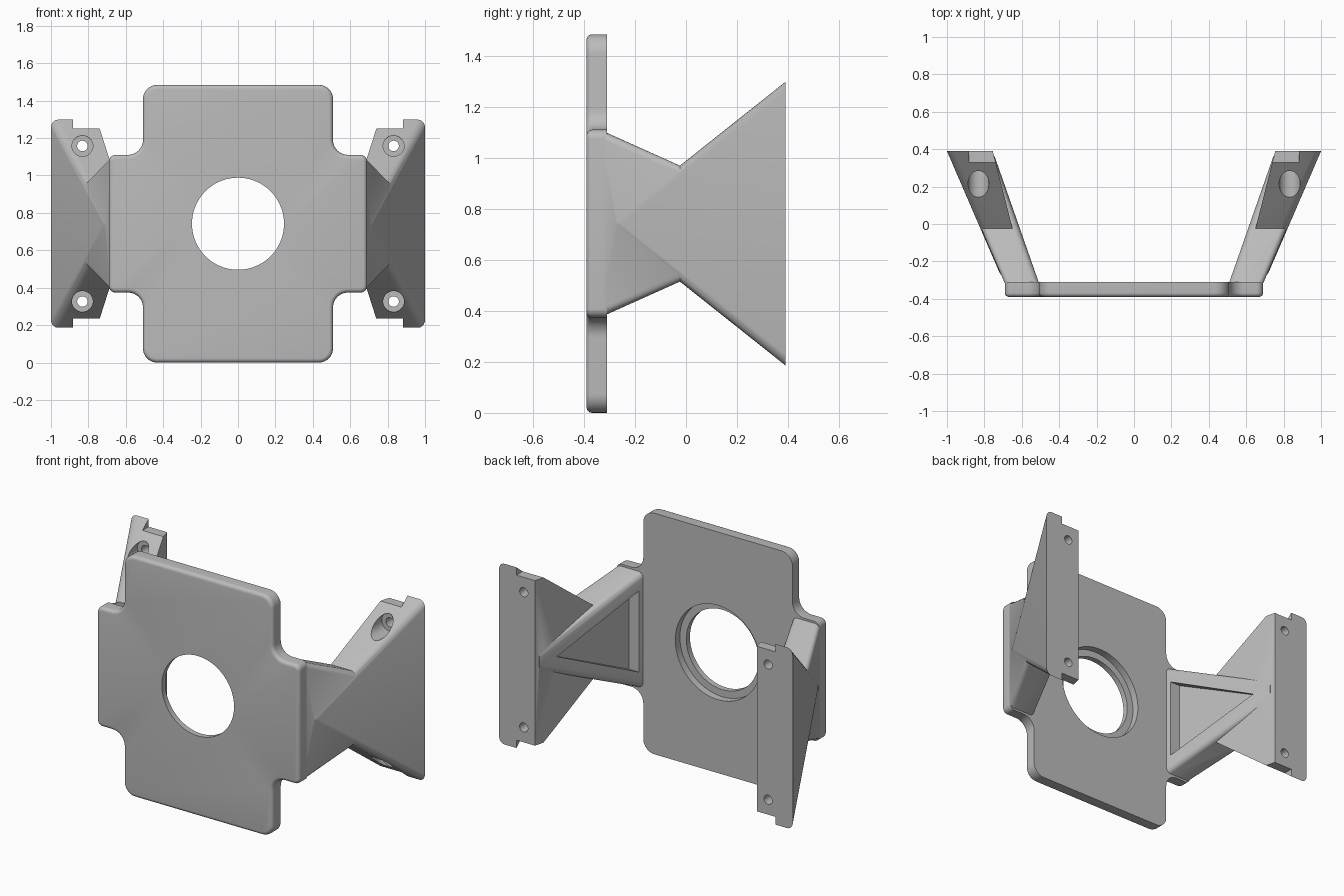
import bpy, bmesh, math
from mathutils import Vector

cube = bpy.data.objects.get("Cube")
if cube:
    bpy.data.objects.remove(cube)

MID = 0.742          # height of the symmetry plane
grey = bpy.data.materials.new("light_grey")
grey.use_nodes = True
grey.diffuse_color = (0.5, 0.5, 0.5, 1)
grey.node_tree.nodes["Principled BSDF"].inputs["Base Color"].default_value = (0.5, 0.5, 0.5, 1)


def add_object(name, bm):
    bmesh.ops.recalc_face_normals(bm, faces=bm.faces)
    mesh = bpy.data.meshes.new(name)
    bm.to_mesh(mesh)
    bm.free()
    mesh.materials.append(grey)
    obj = bpy.data.objects.new(name, mesh)
    bpy.context.collection.objects.link(obj)
    return obj


def loft(name, ring_a, ring_b, bevel=0, bevel_rule=None):
    """Solid between two matching rings, with chosen edges rounded."""
    bm = bmesh.new()
    a = [bm.verts.new(p) for p in ring_a]
    b = [bm.verts.new(p) for p in ring_b]
    bm.faces.new(a)
    bm.faces.new(b[::-1])
    for i in range(len(a)):
        j = (i + 1) % len(a)
        bm.faces.new((a[j], a[i], b[i], b[j]))
    bmesh.ops.recalc_face_normals(bm, faces=bm.faces)
    if bevel:
        edges = [e for e in bm.edges if bevel_rule(e.verts[0].co, e.verts[1].co)]
        bmesh.ops.bevel(bm, geom=edges, offset=bevel, segments=5, profile=0.5, affect='EDGES')
    return add_object(name, bm)


def cylinder_y(name, x, z, radius, y0, y1, sides=48):
    def ring(y):
        return [(x + radius * math.cos(math.tau * i / sides), y,
                 z + radius * math.sin(math.tau * i / sides)) for i in range(sides)]
    return loft(name, ring(y0), ring(y1))


def box(name, x0, x1, y0, y1, z0, z1):
    def ring(y):
        return [(x0, y, z0), (x1, y, z0), (x1, y, z1), (x0, y, z1)]
    return loft(name, ring(y0), ring(y1))


def rounded(points, steps=8):
    """Outline of (x, z, radius) corners with tangent arcs."""
    out = []
    for i, (x, z, r) in enumerate(points):
        p = Vector((x, z))
        u = (Vector(points[i - 1][:2]) - p).normalized()
        v = (Vector(points[(i + 1) % len(points)][:2]) - p).normalized()
        centre = p + (u + v) * r
        for k in range(steps + 1):
            t = k / steps * math.pi / 2
            out.append(centre - v * r * math.cos(t) - u * r * math.sin(t))
    return out


def apply_booleans(obj, operations):
    for operation, other in operations:
        m = obj.modifiers.new(operation.lower(), 'BOOLEAN')
        m.operation, m.object, m.solver = operation, other, 'EXACT'
    finish(obj)
    for _, other in operations:
        bpy.data.objects.remove(other)


def finish(obj):
    bpy.context.view_layer.update()
    evaluated = obj.evaluated_get(bpy.context.evaluated_depsgraph_get())
    mesh = bpy.data.meshes.new_from_object(evaluated)
    obj.modifiers.clear()
    obj.data = mesh


# Cross-shaped front plate with a rounded front rim
quarter = [(0.69, 0.368, 0.035), (0.508, 0.368, 0.08), (0.508, 0.742, 0.075)]
corners = quarter + [(-x, z, r) for x, z, r in quarter[::-1]]
corners += [(-x, -z, r) for x, z, r in corners]
outline = rounded([(x, z + MID, r) for x, z, r in corners])
FRONT, BACK = -0.39, -0.31
plate = loft("front_plate", [(p.x, FRONT, p.y) for p in outline],
             [(p.x, BACK, p.y) for p in outline], 0.022,
             lambda a, b: a.y < FRONT + 0.001 and b.y < FRONT + 0.001)
apply_booleans(plate, [
    ('DIFFERENCE', cylinder_y("bore", 0, MID, 0.246, -0.5, 0, 96)),
    ('DIFFERENCE', cylinder_y("counterbore", 0, MID, 0.29, -0.355, 0, 96))])


# Sloping planes that bound the side brackets
def outer_x(y):
    return 0.69 + 0.432 * (y + 0.328)


def rib_x(y):
    return 0.51 + 0.35 * (y + 0.31)


def web_x(y):
    return 0.755 + 0.255 * (y - 0.39)


def arm_ring(y, half):
    return [(rib_x(y), y, MID - half), (outer_x(y) - 0.004, y, MID - half),
            (outer_x(y) - 0.004, y, MID + half), (rib_x(y), y, MID + half)]


def triangle(plane, y0, y1, half):
    return [(plane(y0), y0, MID), (plane(y1), y1, MID + half), (plane(y1), y1, MID - half)]


# Tapered arm reaching back from the plate
bracket = loft("side_bracket", arm_ring(-0.335, 0.367), arm_ring(0.36, 0.055), 0.03,
               lambda a, b: abs(a.y - b.y) > 0.1)

# Triangular mounting wedge with rounded outer edges
wedge = loft("wedge", triangle(outer_x, -0.31, 0.39, 0.556),
             triangle(web_x, -0.31, 0.39, 0.556), 0.035,
             lambda a, b: (abs(a.y - b.y) > 0.1 and max(a.x, b.x) > 0.9)
             or max(a.y, b.y) < -0.2)

# Triangular pocket between the ribs
pocket = loft("pocket", triangle(lambda y: web_x(y) + 0.006, 0.25, -0.285, 0.25),
              triangle(lambda y: rib_x(y) - 0.15, 0.25, -0.285, 0.25))

operations = [('UNION', wedge), ('DIFFERENCE', pocket)]

# Screw holes and end notches, above and below the middle
for side in (-1, 1):
    z = MID + side * 0.416
    low, high = sorted((MID + side * 0.508, MID + side * 0.7))
    operations += [
        ('DIFFERENCE', cylinder_y("screw_hole", 0.832, z, 0.028, 0, 0.5)),
        ('DIFFERENCE', cylinder_y("screw_seat", 0.832, z, 0.056, -0.05, 0.29)),
        ('DIFFERENCE', box("notch", 0.5, 0.882, 0, 0.5, low, high))]
apply_booleans(bracket, operations)

# Matching bracket on the other side
mirror = bracket.modifiers.new("mirror", 'MIRROR')
mirror.use_axis = (True, False, False)
finish(bracket)
bracket.name = "side_brackets"

for obj in (plate, bracket):
    bpy.ops.object.select_all(action='DESELECT')
    obj.select_set(True)
    bpy.context.view_layer.objects.active = obj
    bpy.ops.object.shade_smooth_by_angle(angle=math.radians(30))
